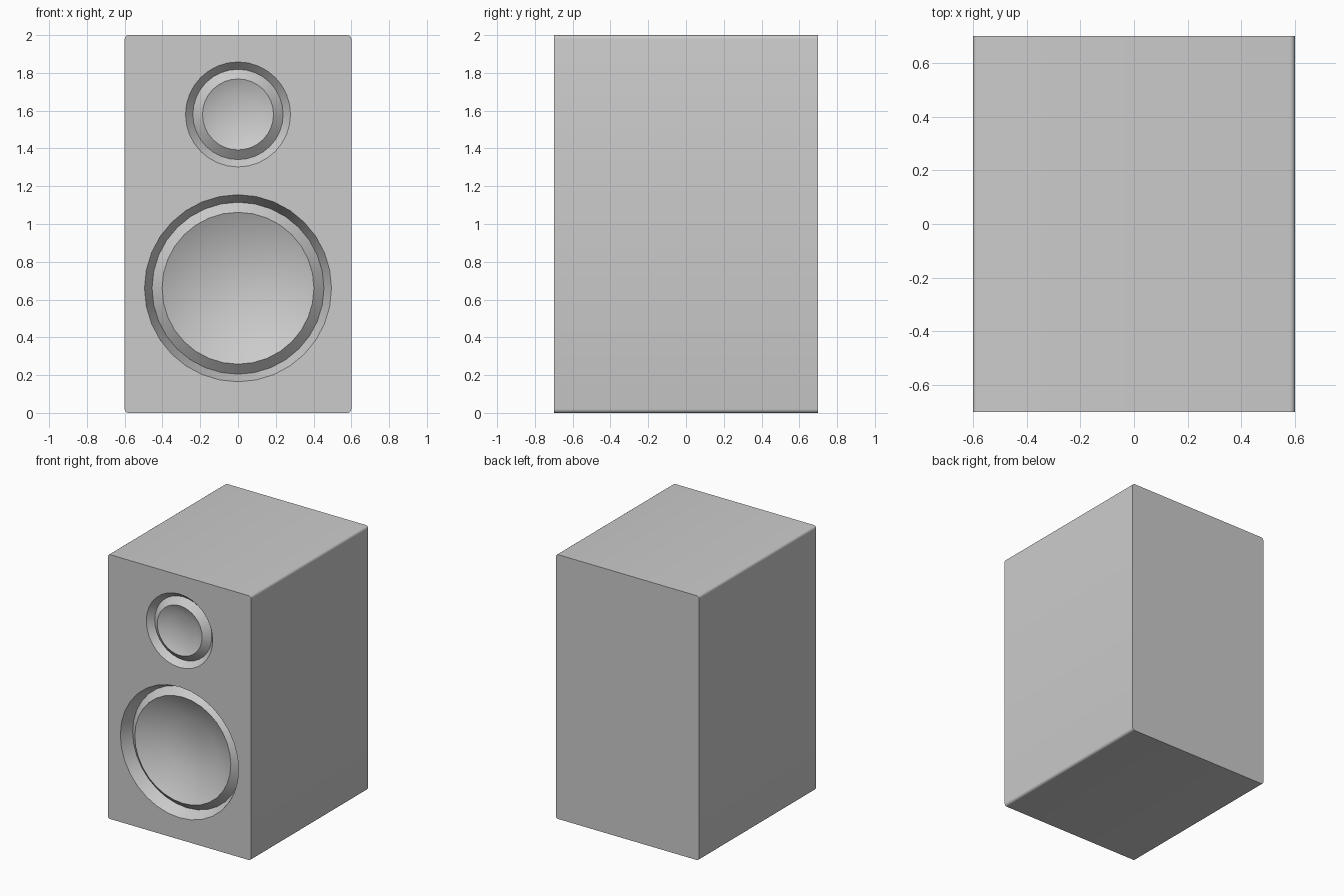
import bpy, bmesh
from math import sin, cos, pi

if "Cube" in bpy.data.objects:
    bpy.data.objects.remove(bpy.data.objects["Cube"])

SIDES = 32
FRONT, BACK = -0.7, 0.7


def ring(bm, radius, y, z):
    return [bm.verts.new((radius * cos(2 * pi * i / SIDES), y,
                          z + radius * sin(2 * pi * i / SIDES))) for i in range(SIDES)]


def bridge(bm, a, b):
    n = len(a)
    for i in range(n):
        j = (i + 1) % n
        bm.faces.new((a[i], a[j], b[j], b[i]))


def finish(bm, name, test_face, outward_y):
    bmesh.ops.recalc_face_normals(bm, faces=bm.faces[:])
    bm.normal_update()
    if test_face.normal.y * outward_y < 0:
        bmesh.ops.reverse_faces(bm, faces=bm.faces[:])
    mesh = bpy.data.meshes.new(name)
    bm.to_mesh(mesh)
    bm.free()
    obj = bpy.data.objects.new(name, mesh)
    bpy.context.collection.objects.link(obj)
    bpy.ops.object.select_all(action='DESELECT')
    obj.select_set(True)
    bpy.context.view_layer.objects.active = obj
    bpy.ops.object.shade_smooth_by_angle(angle=pi / 6)
    return obj


# Drivers: centre height and (radius, depth) profile: rim, valley, surround, dust cap
drivers = {
    "woofer": (0.66, [(0.495, 0), (0.455, 0.09), (0.402, 0.04), (0.21, 0.14)]),
    "tweeter": (1.58, [(0.278, 0), (0.239, 0.045), (0.188, 0.003), (0.115, 0.035)]),
}


def make_driver(name, z, profile):
    bm = bmesh.new()
    rings = [ring(bm, r, FRONT + d, z) for r, d in profile]
    for a, b in zip(rings, rings[1:]):
        bridge(bm, a, b)
    cap = bm.faces.new(rings[-1])
    finish(bm, name, cap, -1)


def make_cabinet(w=0.6, h=2.0, r=0.02, steps=4):
    # Rounded rectangle extruded front to back
    outline = []
    for k, (cx, cz) in enumerate([(w - r, h - r), (r - w, h - r), (r - w, r), (w - r, r)]):
        for i in range(steps + 1):
            a = pi / 2 * (k + i / steps)
            outline.append((cx + r * cos(a), cz + r * sin(a)))
    bm = bmesh.new()
    front = [bm.verts.new((x, FRONT, z)) for x, z in outline]
    back = [bm.verts.new((x, BACK, z)) for x, z in outline]
    bridge(bm, front, back)
    back_face = bm.faces.new(back)
    # Front baffle filled around the driver openings
    loops = [front] + [ring(bm, p[0][0], FRONT, z) for z, p in drivers.values()]
    edges = []
    for loop in loops:
        for a, b in zip(loop, loop[1:] + loop[:1]):
            edges.append(bm.edges.get((a, b)) or bm.edges.new((a, b)))
    bmesh.ops.triangle_fill(bm, edges=edges, use_beauty=True, use_dissolve=False,
                            normal=(0, -1, 0))
    finish(bm, "cabinet", back_face, 1)


make_cabinet()
for name, (z, profile) in drivers.items():
    make_driver(name, z, profile)
